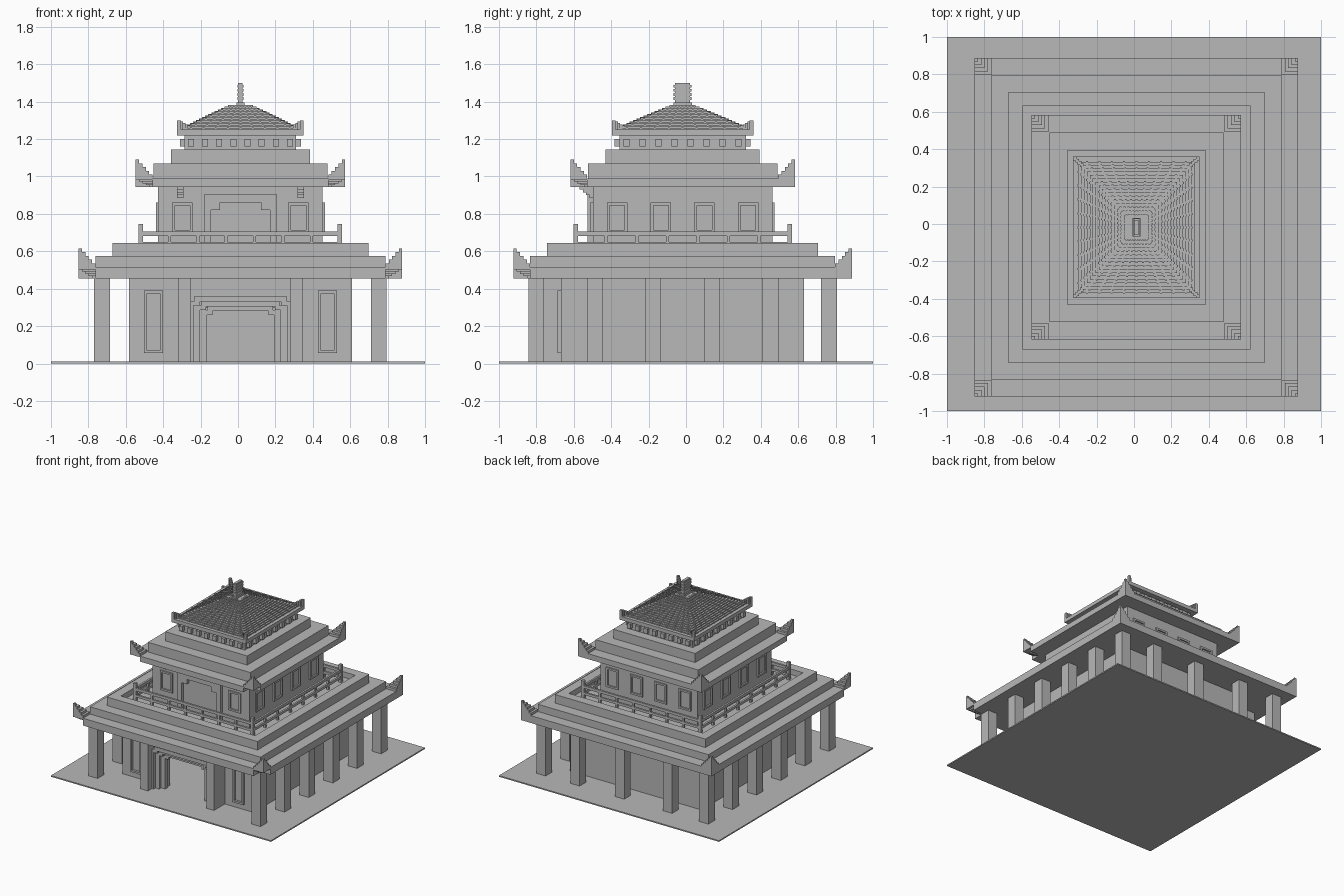
import bpy, bmesh
from mathutils import Matrix, Vector

if "Cube" in bpy.data.objects:
    bpy.data.objects.remove(bpy.data.objects["Cube"], do_unlink=True)

stone = bpy.data.materials.new("stone grey")
stone.use_nodes = True
GREY = (0.48, 0.48, 0.48, 1)
stone.diffuse_color = GREY
stone.node_tree.nodes["Principled BSDF"].inputs["Base Color"].default_value = GREY

CENTRE = Vector((0.013, -0.018, 0))   # the tower stands slightly off the plot centre
SIGNS = (-1, 1)
EXTRA = 0.04                          # every tier is this much deeper than wide


def part(name, boxes, origin=CENTRE):
    """One object made of boxes (x0, x1, y0, y1, z0, z1)."""
    bm = bmesh.new()
    for x0, x1, y0, y1, z0, z1 in boxes:
        lo, hi = Vector((x0, y0, z0)), Vector((x1, y1, z1))
        size = hi - lo
        m = Matrix.Translation((lo + hi) / 2) @ Matrix.Diagonal((*map(abs, size), 1))
        bmesh.ops.create_cube(bm, size=1, matrix=m)
    mesh = bpy.data.meshes.new(name)
    bm.to_mesh(mesh)
    bm.free()
    mesh.materials.append(stone)
    obj = bpy.data.objects.new(name, mesh)
    obj.location = origin
    bpy.context.collection.objects.link(obj)
    return obj


def tier(hx, z0, z1):
    hy = hx + EXTRA
    return (-hx, hx, -hy, hy, z0, z1)


def ring(hx, inner, z0, z1):
    """Four boxes round a rectangular hole."""
    hy, iy = hx + EXTRA, inner + EXTRA
    return [b for s in SIGNS for b in (
        (s * inner, s * hx, -hy, hy, z0, z1),
        (-inner, inner, s * iy, s * hy, z0, z1))]


def spread(a, b, n):
    return [a + (b - a) * i / (n - 1) for i in range(n)]


def on_face(axis, side, dist, a0, a1, depth, z0, z1):
    """Box that projects from a wall at distance dist along the axis."""
    d = (side * (dist - 0.01), side * (dist + depth))
    return (a0, a1, *d, z0, z1) if axis == "y" else (*d, a0, a1, z0, z1)


def window(axis, side, dist, at, half, z0, z1, bar=0.015, depth=0.018):
    lo, hi = at - half, at + half
    spans = ((lo, lo + bar, z0, z1), (hi - bar, hi, z0, z1),
             (lo, hi, z0, z0 + bar), (lo, hi, z1 - bar, z1))
    return [on_face(axis, side, dist, a, b, depth, c, d) for a, b, c, d in spans]


def eave(name, hx, z0, z1, corner=0.09, lift=0.1, steps=5):
    """Eave slab with stepped upturned corners, undercut at the front."""
    hy = hx + EXTRA
    ix, iy = hx - corner, hy - corner
    boxes = [(-hx, hx, -iy, iy, z0, z1), (-ix, ix, -hy, hy, z0, z1)]
    for sx in SIGNS:
        boxes.append((sx * ix, sx * hx, iy, hy, z0, z1))
        for i in range(steps):
            # undercut front corner grows outward with height
            grow = corner * (i + 1) / steps
            za, zb = (z0 + (z1 - z0) * k / steps for k in (i, i + 1))
            boxes.append((sx * ix, sx * (ix + grow), -iy, -iy - grow, za, zb))
            # raised steps shrink toward the tip
            keep = corner * (1 - i / steps)
            top = z1 + lift * (i + 1) / steps
            for sy in SIGNS:
                boxes.append((sx * (hx - keep), sx * hx,
                              sy * (hy - keep), sy * hy, z1, top))
    return part(name, boxes)


# ground plate
part("ground_plate", [(-1, 1, -1, 1, 0, 0.01)], Vector())

# lower storey: hollow room with a front doorway
W, D, T, EAVE = 0.597, 0.65, 0.04, 0.455
DOOR = 0.19
room = [(-W, W, D - T, D, 0.01, EAVE), (-DOOR, DOOR, -D, T - D, 0.3, EAVE)]
for s in SIGNS:
    room += [(s * (W - T), s * W, -D, D, 0.01, EAVE),
             (s * DOOR, s * W, -D, T - D, 0.01, EAVE)]
part("lower_walls", room)

# porch piers and stepped door surround
part("porch_piers", [(s * 0.265, s * 0.335, -0.79, -D, 0.01, EAVE) for s in SIGNS])
surround = []
for i in range(3):
    outer, top, front = 0.285 - 0.035 * i, 0.36 - 0.025 * i, -0.74 + 0.025 * i
    inner = max(outer - 0.035, DOOR - 0.01)
    surround.append((-outer + 0.04, outer - 0.04, front, -D, top - 0.03, top))
    for s in SIGNS:
        surround += [(s * inner, s * outer, front, -D, 0.01, top - 0.025),
                     (s * (inner - 0.03), s * inner, front, -D, top - 0.05, top - 0.025)]
part("door_surround", surround)
part("front_window_frames", [b for s in SIGNS for b in
     window("y", -1, D, s * 0.465, 0.05, 0.055, 0.39)])

# colonnade
CX, CY, R = 0.74, 0.783, 0.042
spots = [(s * CX, y) for s in SIGNS for y in spread(-CY, CY, 6)]
spots += [(x, CY) for x in (-0.41, 0.025, 0.43)]
part("columns", [(x - R, x + R, y - R, y + R, 0.01, EAVE) for x, y in spots])

# lower roof with the sunken balcony deck
eave("lower_eave", 0.865, EAVE, 0.515)
part("lower_roof_step", [tier(0.775, 0.515, 0.575)])
part("lower_roof_rim", ring(0.685, 0.61, 0.575, 0.645))
part("balcony_deck", [tier(0.61, 0.575, 0.6)])

# balcony railing
RX, DECK, RAIL = 0.54, 0.6, 0.705
RY = RX + EXTRA
rail = ring(RX, RX - 0.016, RAIL - 0.022, RAIL) + ring(RX, RX - 0.016, DECK + 0.03, DECK + 0.05)
P = 0.008
for s in SIGNS:
    for t in spread(-1, 1, 8):
        for x, y in ((t * (RX - P), s * (RY - P)), (s * (RX - P), t * (RY - P))):
            rail.append((x - P, x + P, y - P, y + P, DECK, RAIL))
    for u in SIGNS:
        x, y, p = s * (RX - P), u * (RY - P), 0.012
        rail.append((x - p, x + p, y - p, y + p, DECK, 0.745))
part("balcony_railing", rail)

# upper storey
UX = 0.44
UY = UX + EXTRA
UTOP = 0.945
part("upper_walls", [tier(UX, DECK, UTOP)])
frames = []
for s in SIGNS:
    for y in spread(-0.35, 0.35, 4):
        frames += window("x", s, UX, y, 0.055, 0.7, 0.86, depth=0.012)
    frames += window("y", -1, UY, s * 0.31, 0.055, 0.7, 0.86, depth=0.012)
for x in spread(-0.33, 0.33, 4):
    frames += window("y", 1, UY, x, 0.055, 0.7, 0.86, depth=0.012)
part("upper_window_frames", frames)

# upper door with stepped head
door = [(-0.195, 0.195, -UY - 0.028, -UY, 0.86, 0.905)]
for s in SIGNS:
    door += [(s * 0.158, s * 0.195, -UY - 0.028, -UY, DECK, 0.86),
             (s * 0.11, s * 0.158, -UY - 0.028, -UY, 0.82, 0.86)]
part("upper_door_frame", door)
part("eave_brackets", [(s * 0.305, s * 0.34, -UY - 0.018 * (k + 1), -UY,
     UTOP - 0.06 + 0.015 * k, UTOP - 0.045 + 0.015 * k) for s in SIGNS for k in range(4)])

# upper roof
eave("upper_eave", 0.56, UTOP, 0.99)
part("upper_roof_step", [tier(0.466, 0.99, 1.07)])
part("upper_roof_cap", [tier(0.372, 1.07, 1.145)])

# lantern storey with a row of small blocks
LX = 0.298
part("lantern_walls", [tier(LX, 1.145, 1.225)])
blocks = []
for s in SIGNS:
    for t in spread(-0.265, 0.265, 8):
        blocks += [on_face("y", s, LX + EXTRA, t - P * 2, t + P * 2, 0.025, 1.16, 1.2),
                   on_face("x", s, LX, t * 1.13 - P * 2, t * 1.13 + P * 2, 0.025, 1.16, 1.2)]
part("lantern_blocks", blocks)

# crowning roof: thin stacked courses with tile ribs
TX, BASE, PEAK, N = 0.338, 1.22, 1.38, 16
part("top_eave", [tier(TX, BASE, 1.25)])
courses, ribs = [], []
step = (PEAK - 1.25) / N
for i in range(N):
    f = i / N
    hx = 0.31 * (1 - f) + 0.045 * f + 0.03 * f * (1 - f)
    hy = hx + EXTRA * (1 - f)
    z = 1.25 + i * step
    courses.append((-hx, hx, -hy, hy, z, z + step))
    for s in SIGNS:
        for t in spread(-0.85, 0.85, 9):
            x, y, w = t * hx, t * hy, 0.005
            ribs += [(x - w, x + w, s * (hy - 0.02), s * (hy + 0.004), z, z + step * 1.4),
                     (s * (hx - 0.02), s * (hx + 0.004), y - w, y + w, z, z + step * 1.4)]
part("top_roof_courses", courses)
part("top_roof_ribs", ribs)

# upturned corner horns
horns = []
for k in range(6):
    x = TX - 0.012 * k
    for sx in SIGNS:
        for sy in SIGNS:
            horns.append((sx * (x - 0.02), sx * x, sy * (x + EXTRA - 0.02),
                          sy * (x + EXTRA), 1.25, 1.3 - 0.007 * k))
part("top_corner_horns", horns)

# ridge finial
part("finial", [(-0.012, 0.012, -0.04, 0.04, PEAK - 0.02, 1.5),
                (-0.022, 0.022, -0.05, 0.05, PEAK - 0.02, 1.395)]
     + [(-0.017, 0.017, -0.048, 0.048, z, z + 0.014) for z in spread(1.41, 1.475, 4)])
